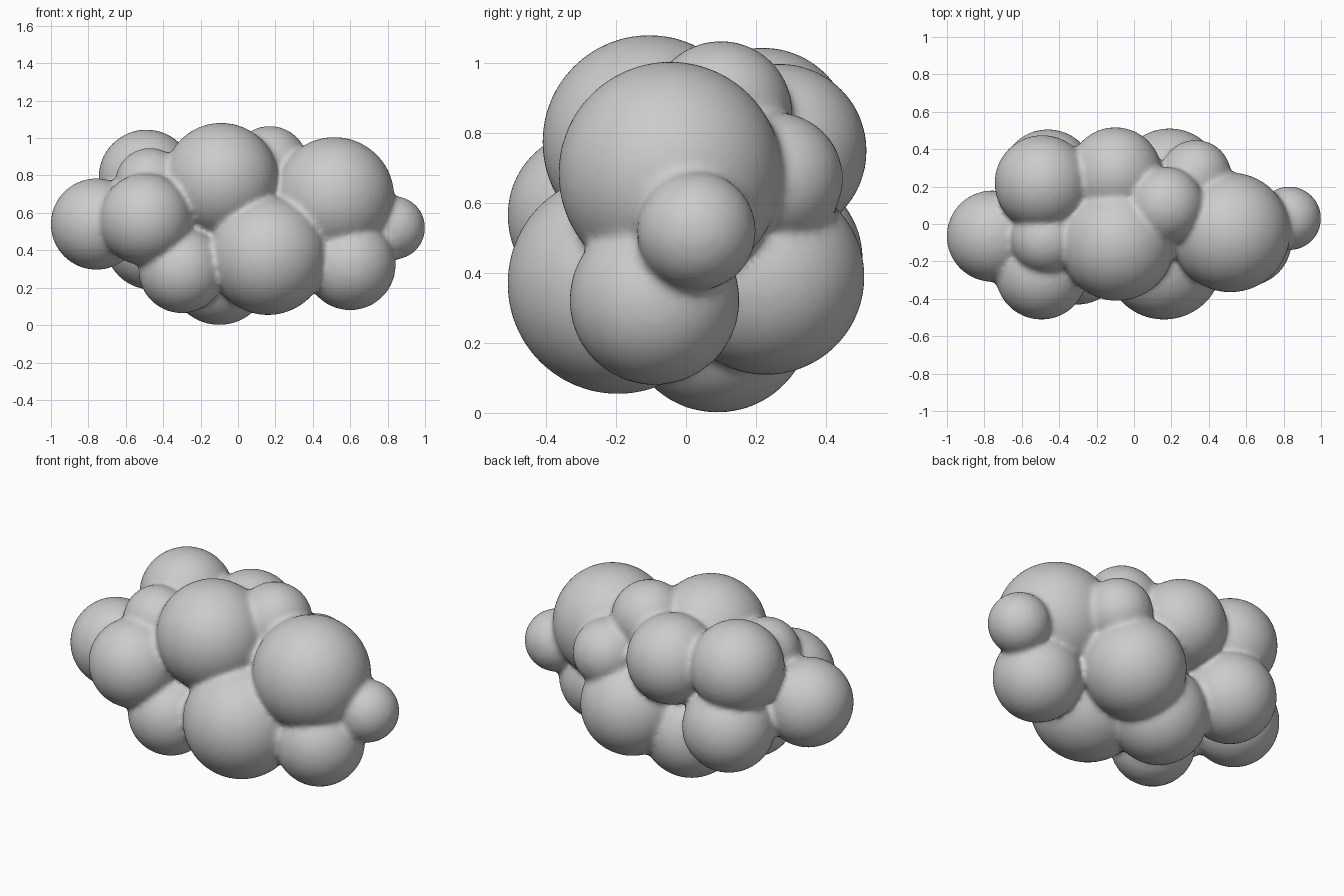
import bpy, bmesh
from mathutils import Matrix

# Puffs of the cloud: x, y, z, radius
PUFFS = [
    (-0.757, -0.065, 0.54, 0.245),  # left end
    (-0.495, -0.265, 0.565, 0.247), # front left
    (-0.30, -0.20, 0.295, 0.232),   # front left, low
    (-0.47, -0.08, 0.76, 0.187),    # left saddle
    (-0.49, 0.22, 0.79, 0.256),     # back left, high
    (-0.46, 0.255, 0.44, 0.252),    # back left, low
    (-0.09, -0.105, 0.775, 0.307),  # crown
    (-0.10, 0.268, 0.75, 0.25),     # back centre, high
    (-0.10, 0.09, 0.27, 0.27),      # underside
    (0.16, -0.195, 0.37, 0.317),    # front centre, low
    (0.17, 0.10, 0.86, 0.205),      # crown right
    (0.19, 0.23, 0.39, 0.282),      # back right, low
    (0.33, 0.26, 0.67, 0.19),       # back right, high
    (0.515, -0.045, 0.685, 0.321),  # right, high
    (0.60, -0.09, 0.323, 0.244),    # right, low
    (0.83, 0.03, 0.52, 0.171),      # right tip
]

# Overlapping spheres in one mesh
bm = bmesh.new()
for x, y, z, r in PUFFS:
    bmesh.ops.create_icosphere(bm, subdivisions=4, radius=r,
                               matrix=Matrix.Translation((x, y, z)))
mesh = bpy.data.meshes.new("cloud")
bm.to_mesh(mesh)
bm.free()
cloud = bpy.data.objects.new("cloud", mesh)
bpy.context.collection.objects.link(cloud)
bpy.context.view_layer.objects.active = cloud
cloud.select_set(True)

# Fuse into one skin and soften the creases
remesh = cloud.modifiers.new("fuse", 'REMESH')
remesh.mode = 'VOXEL'
remesh.voxel_size = 0.016
remesh.use_smooth_shade = True
soften = cloud.modifiers.new("soften", 'SMOOTH')
soften.factor = 0.5
soften.iterations = 8
